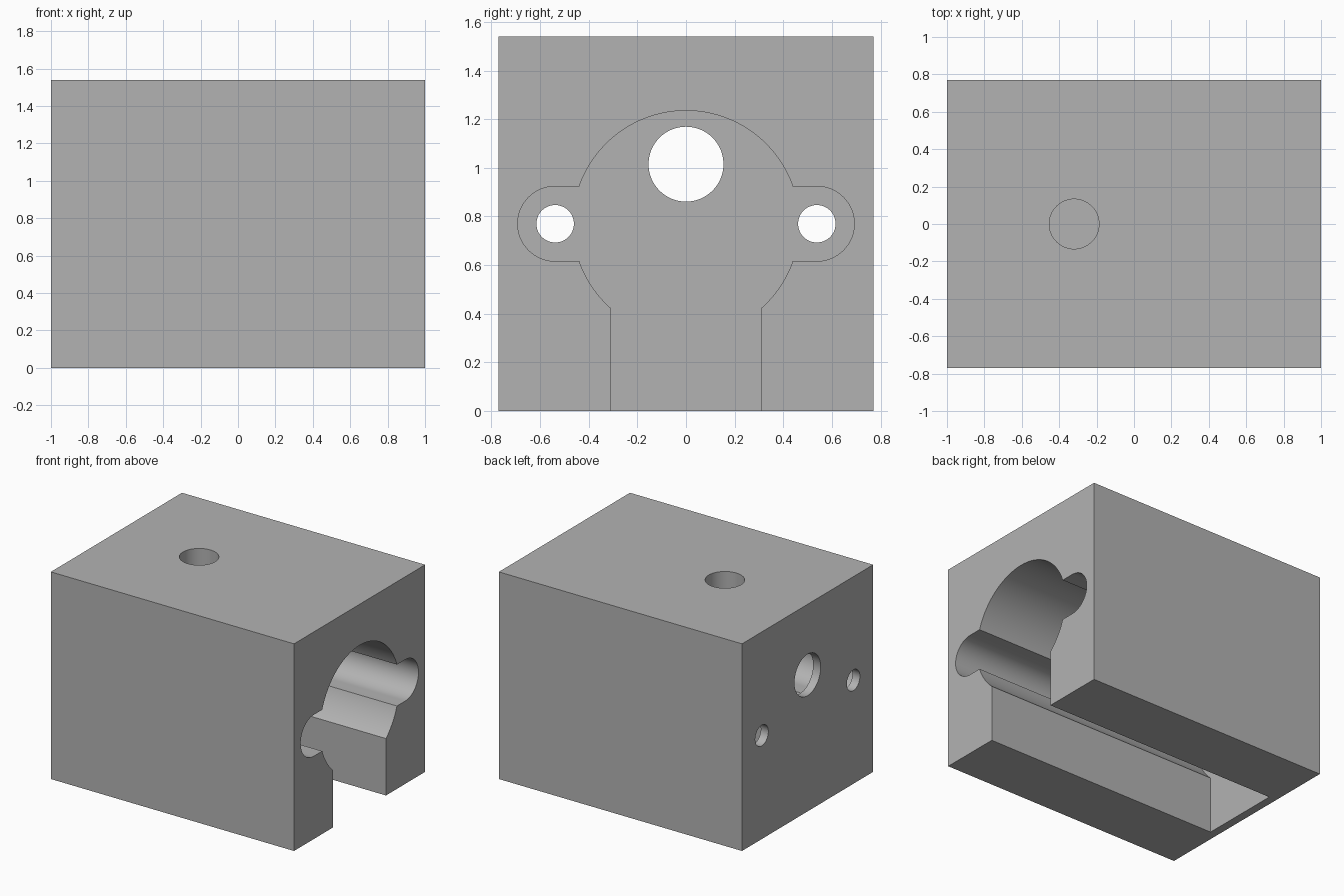
import bpy, bmesh
from math import sin, cos, pi, asin, acos
from mathutils import Vector

if "Cube" in bpy.data.objects:
    bpy.data.objects.remove(bpy.data.objects["Cube"], do_unlink=True)

WIDTH, SIDE = 2.0, 1.54        # block length along x, and its square section
MID = SIDE / 2                 # height of the motor axis
WALL = 0.062                   # thin end wall on the left-out side
BODY_R, EAR_R, EAR_Y = 0.465, 0.154, 0.538
SLOT = 0.31                    # half width of the bottom slot

grey = bpy.data.materials.new("grey plastic")
grey.use_nodes = True
colour = (0.45, 0.45, 0.45, 1)
grey.diffuse_color = colour
grey.node_tree.nodes["Principled BSDF"].inputs["Base Color"].default_value = colour


def prism(name, outline, offset):
    """Extrude a closed outline of 3D points along an offset."""
    bm = bmesh.new()
    face = bm.faces.new([bm.verts.new(p) for p in outline])
    extruded = bmesh.ops.extrude_face_region(bm, geom=[face])["geom"]
    moved = [v for v in extruded if isinstance(v, bmesh.types.BMVert)]
    bmesh.ops.translate(bm, verts=moved, vec=Vector(offset))
    bmesh.ops.recalc_face_normals(bm, faces=bm.faces)
    mesh = bpy.data.meshes.new(name)
    bm.to_mesh(mesh)
    bm.free()
    mesh.materials.append(grey)
    obj = bpy.data.objects.new(name, mesh)
    bpy.context.collection.objects.link(obj)
    return obj


def arc(cy, cz, r, start, end, steps):
    return [(cy + r * cos(start + (end - start) * i / steps),
             cz + r * sin(start + (end - start) * i / steps))
            for i in range(steps + 1)]


def circle(cy, cz, r, steps=64):
    return arc(cy, cz, r, 0, 2 * pi, steps)[:-1]


def cut(target, cutter):
    """Subtract the cutter from the target and discard it."""
    cutter.hide_render = True
    mod = target.modifiers.new("cut", 'BOOLEAN')
    mod.operation, mod.solver, mod.object = 'DIFFERENCE', 'EXACT', cutter
    bpy.context.view_layer.objects.active = target
    bpy.ops.object.modifier_apply(modifier=mod.name)
    bpy.data.objects.remove(cutter, do_unlink=True)


# Solid block
half = SIDE / 2
block = prism("motor_housing",
              [(-1, -half, 0), (-1, half, 0), (-1, half, SIDE), (-1, -half, SIDE)],
              (WIDTH, 0, 0))

# Motor pocket: half outline from the slot, round the ear, to the crown; then mirrored
ear_angle = asin(EAR_R / BODY_R)
slot_angle = -acos(SLOT / BODY_R)
right = [(SLOT, -0.2)]
right += arc(0, MID, BODY_R, slot_angle, -ear_angle, 16)
right += arc(EAR_Y, MID, EAR_R, -pi / 2, pi / 2, 32)
right += arc(0, MID, BODY_R, ear_angle, pi / 2, 36)
profile = right + [(-y, z) for y, z in reversed(right[:-1])]
inner = -1 + WALL
cut(block, prism("pocket_cutter", [(inner, y, z) for y, z in profile], (WIDTH + 0.2, 0, 0)))

# Shaft hole and two screw holes through the end wall
for y, z, r in ((0, 1.015, 0.154), (EAR_Y, MID, 0.077), (-EAR_Y, MID, 0.077)):
    cut(block, prism("hole_cutter", [(-1.1, a, b) for a, b in circle(y, z, r)],
                     (0.1 + WALL * 2, 0, 0)))

# Blind hole in the top
DEPTH = 0.246
cut(block, prism("top_hole_cutter",
                 [(x, y, SIDE - DEPTH) for x, y in circle(-0.32, 0, 0.133)],
                 (0, 0, DEPTH + 0.1)))

bpy.ops.object.select_all(action='DESELECT')
block.select_set(True)
bpy.context.view_layer.objects.active = block
bpy.ops.object.shade_smooth_by_angle(angle=pi / 6)
